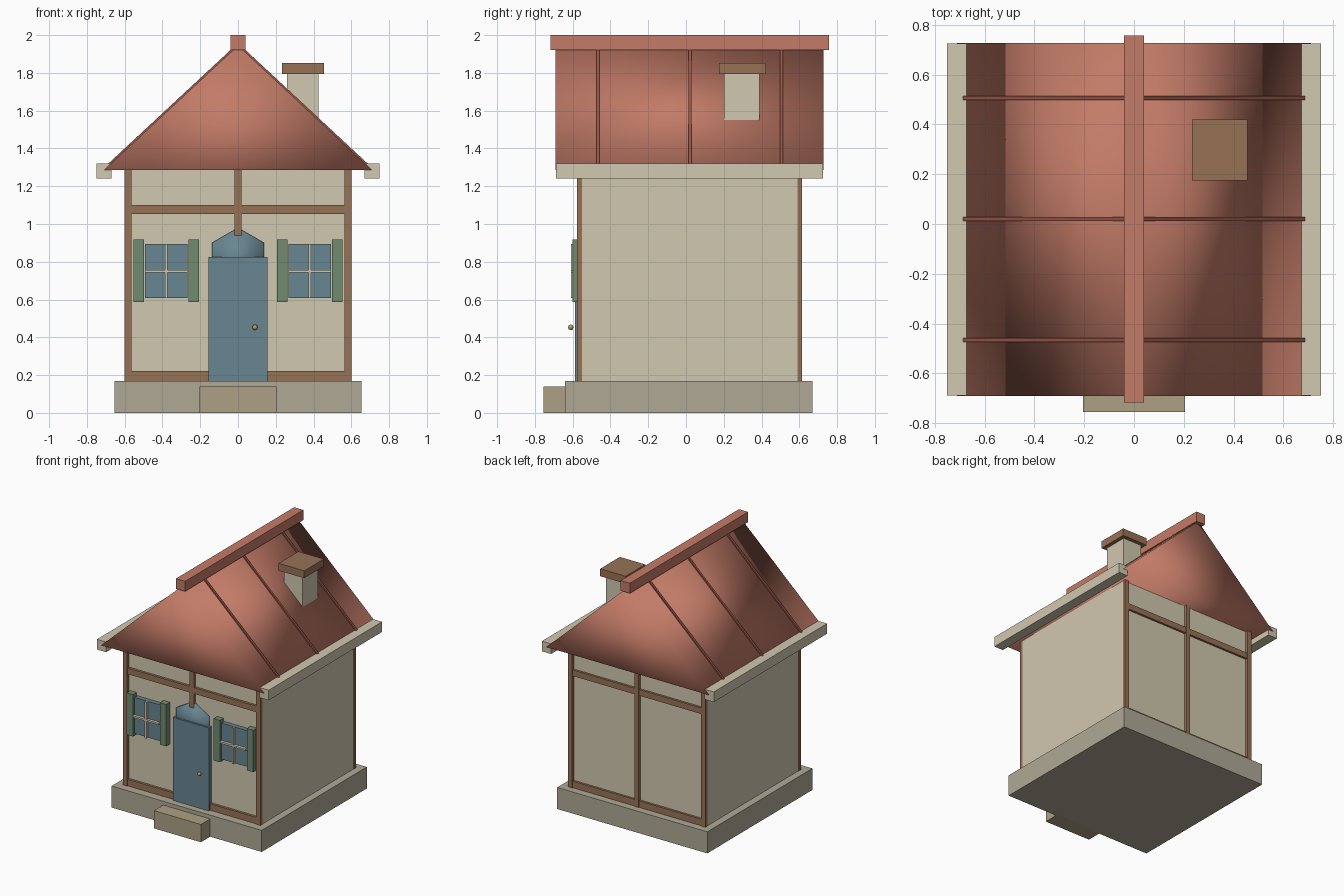
import bpy, bmesh, math
from mathutils import Matrix

if "Cube" in bpy.data.objects:
    bpy.data.objects.remove(bpy.data.objects["Cube"])


def mat(name, r, g, b):
    m = bpy.data.materials.new(name)
    m.diffuse_color = [(c / 255) ** 2.2 for c in (r, g, b)] + [1]
    m.use_nodes = True
    m.node_tree.nodes["Principled BSDF"].inputs["Base Color"].default_value = m.diffuse_color
    return m


PLASTER = mat("plaster", 208, 199, 174)
STONE = mat("stone", 174, 167, 148)
STEP = mat("step_stone", 172, 160, 132)
WOOD = mat("timber", 150, 114, 86)
TILE = mat("roof_tile", 193, 122, 103)
BATTEN = mat("batten_tile", 150, 88, 74)
BLUE = mat("blue_paint", 104, 133, 144)
GREEN = mat("shutter_green", 112, 138, 112)
BRASS = mat("brass", 190, 155, 95)


def finish(name, bm, material):
    bmesh.ops.recalc_face_normals(bm, faces=bm.faces)
    me = bpy.data.meshes.new(name)
    bm.to_mesh(me)
    bm.free()
    me.materials.append(material)
    ob = bpy.data.objects.new(name, me)
    bpy.context.collection.objects.link(ob)
    return ob


def box(name, x, y, z, material):
    """Box from three (min, max) ranges."""
    bm = bmesh.new()
    bmesh.ops.create_cube(bm, size=1)
    for v in bm.verts:
        v.co = [r[0] + (c + 0.5) * (r[1] - r[0]) for c, r in zip(v.co, (x, y, z))]
    return finish(name, bm, material)


def pair(name, x, y, z, material):
    """Box and its mirror image across x = 0."""
    box(name + "_right", x, y, z, material)
    box(name + "_left", (-x[1], -x[0]), y, z, material)


def prism(name, profile, y0, y1, material):
    """Extrude an (x, z) outline along y."""
    bm = bmesh.new()
    f = bm.faces.new([bm.verts.new((x, y0, z)) for x, z in profile])
    r = bmesh.ops.extrude_face_region(bm, geom=[f])
    for v in r["geom"]:
        if isinstance(v, bmesh.types.BMVert):
            v.co.y = y1
    return finish(name, bm, material)


def smooth(ob):
    for p in ob.data.polygons:
        p.use_smooth = True


# Foundation, step and walls
box("foundation", (-0.655, 0.655), (-0.64, 0.67), (0, 0.17), STONE)
box("front_step", (-0.205, 0.205), (-0.755, -0.62), (0, 0.14), STEP)
box("walls", (-0.597, 0.597), (-0.553, 0.593), (0.17, 1.285), PLASTER)

# Timber frame on front and back
for side, y, low in (("front", (-0.577, -0.55), 0.94), ("back", (0.59, 0.615), 0.17)):
    pair(side + "_corner_post", (0.563, 0.60), y, (0.17, 1.285), WOOD)
    box(side + "_middle_post", (-0.018, 0.018), y, (low, 1.285), WOOD)
    inner = (y[0] + 0.004, y[1] - 0.004)
    for part, z in (("sill", (0.17, 0.222)), ("rail", (1.052, 1.10))):
        box(side + "_" + part, (-0.563, 0.563), inner, z, WOOD)

# Roof prism, softly shaded
APEX, EAVE_X, EAVE_Z = 1.945, 0.71, 1.285
slope = (APEX - EAVE_Z) / EAVE_X
roof = prism("roof", [(-EAVE_X, EAVE_Z), (EAVE_X, EAVE_Z), (0, APEX)], -0.69, 0.727, TILE)
smooth(roof)
box("ridge_cap", (-0.04, 0.04), (-0.717, 0.757), (1.92, 2.0), TILE)
pair("gutter", (0.67, 0.75), (-0.688, 0.725), (1.24, 1.32), PLASTER)

# Battens following each slope
for i, y in enumerate((-0.465, 0.02, 0.505)):
    for s, side in ((1, "right"), (-1, "left")):
        ends = [(0.02, -0.01), (0.69, -0.01), (0.69, 0.013), (0.02, 0.013)]
        prism(f"batten_{side}_{i}", [(s * x, APEX - slope * x + d) for x, d in ends],
              y - 0.008, y + 0.008, BATTEN)

# Chimney
box("chimney", (0.26, 0.425), (0.20, 0.39), (1.45, 1.80), PLASTER)
box("chimney_cap", (0.233, 0.455), (0.175, 0.42), (1.795, 1.853), WOOD)

# Door with hexagonal arch head and knob
box("door", (-0.157, 0.157), (-0.588, -0.55), (0.17, 0.825), BLUE)
hexagon = [(0.16 * math.sin(i * math.pi / 3), 0.82 + 0.16 * math.cos(i * math.pi / 3))
           for i in range(6)]
smooth(prism("door_arch", hexagon, -0.574, -0.54, BLUE))
bm = bmesh.new()
bmesh.ops.create_uvsphere(bm, u_segments=8, v_segments=4, radius=0.015,
                          matrix=Matrix.Translation((0.09, -0.61, 0.453)))
smooth(finish("door_knob", bm, BRASS))

# Windows with glazing bars and shutters
pair("window_glass", (0.268, 0.492), (-0.588, -0.55), (0.608, 0.893), BLUE)
pair("window_bar_upright", (0.373, 0.387), (-0.61, -0.585), (0.608, 0.893), PLASTER)
pair("window_bar_cross", (0.268, 0.492), (-0.61, -0.585), (0.743, 0.757), PLASTER)
pair("shutter_inner", (0.207, 0.262), (-0.60, -0.55), (0.587, 0.917), GREEN)
pair("shutter_outer", (0.498, 0.553), (-0.60, -0.55), (0.587, 0.917), GREEN)
